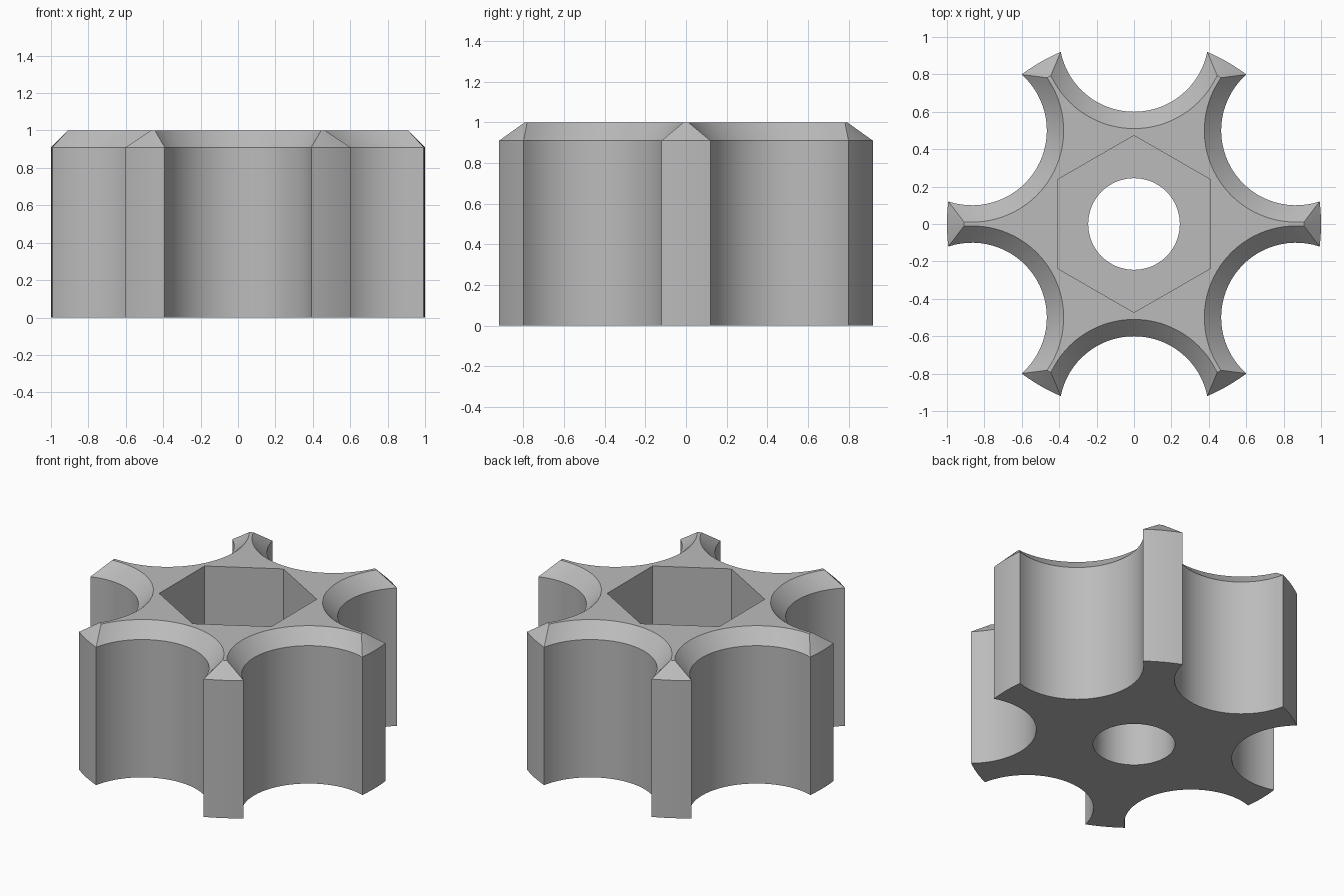
import bpy, bmesh
from math import sin, cos, acos, pi, radians
from mathutils import Vector

cube = bpy.data.objects.get("Cube")
if cube:
    bpy.data.objects.remove(cube, do_unlink=True)

ARMS = 6
HEIGHT, CHAMFER = 1.0, 0.09
RIM, SCALLOP = 1.0, 0.4          # rim radius and finger scallop radius
HOLE, HEX, POCKET_FLOOR = 0.245, 0.473, 0.5


def star_outline(inset):
    """Round rim with six scallops centred on the unit circle, inset evenly."""
    rim, cut = RIM - inset, SCALLOP + inset
    half = acos((rim * rim + 1 - cut * cut) / (2 * rim))      # half angle of a scallop
    swing = acos((cut * cut + 1 - rim * rim) / (2 * cut))     # half sweep of its arc
    points, steps, tip_steps = [], 32, 6
    for arm in range(ARMS):
        mid = radians(30 + 60 * arm)
        centre = Vector((cos(mid), sin(mid)))
        for i in range(steps + 1):
            a = mid + pi - swing * (1 - 2 * i / steps)
            # run the arc so that the outline turns anticlockwise
            a = 2 * (mid + pi) - a
            points.append(centre + cut * Vector((cos(a), sin(a))))
        tip = pi / 3 - 2 * half
        for i in range(1, tip_steps):
            a = mid + half + tip * i / tip_steps
            points.append(rim * Vector((cos(a), sin(a))))
    return points


def polygon(radius, sides, turn=0.0):
    return [radius * Vector((cos(turn + 2 * pi * i / sides), sin(turn + 2 * pi * i / sides)))
            for i in range(sides)]


bm = bmesh.new()


def ring(points, z):
    return [bm.verts.new((p.x, p.y, z)) for p in points]


def bridge(a, b):
    for i in range(len(a)):
        j = (i + 1) % len(a)
        bm.faces.new((a[i], a[j], b[j], b[i]))


def fill_between(outer, inner):
    edges = []
    for loop in (outer, inner):
        for i, v in enumerate(loop):
            w = loop[(i + 1) % len(loop)]
            edges.append(bm.edges.get((v, w)))
    bmesh.ops.triangle_fill(bm, edges=edges, use_beauty=True, normal=(0, 0, 1))


# Outer wall and chamfer
base = ring(star_outline(0), 0)
shoulder = ring(star_outline(0), HEIGHT - CHAMFER)
top = ring(star_outline(CHAMFER), HEIGHT)
bridge(base, shoulder)
bridge(shoulder, top)

# Hexagonal nut pocket
hex_top = ring(polygon(HEX, 6, pi / 6), HEIGHT)
hex_floor = ring(polygon(HEX, 6, pi / 6), POCKET_FLOOR)
bridge(hex_top, hex_floor)

# Round through hole
hole_top = ring(polygon(HOLE, 64), POCKET_FLOOR)
hole_base = ring(polygon(HOLE, 64), 0)
bridge(hole_top, hole_base)

# Flat top, pocket floor and underside
fill_between(top, hex_top)
fill_between(hex_floor, hole_top)
fill_between(base, hole_base)
bmesh.ops.recalc_face_normals(bm, faces=bm.faces[:])

mesh = bpy.data.meshes.new("star_knob")
bm.to_mesh(mesh)
bm.free()
knob = bpy.data.objects.new("star_knob", mesh)
bpy.context.collection.objects.link(knob)

# Plain grey
grey = bpy.data.materials.new("plain_grey")
grey.use_nodes = True
colour = (0.5, 0.5, 0.5, 1)
grey.diffuse_color = colour
grey.node_tree.nodes["Principled BSDF"].inputs["Base Color"].default_value = colour
mesh.materials.append(grey)

bpy.ops.object.select_all(action="DESELECT")
knob.select_set(True)
bpy.context.view_layer.objects.active = knob
bpy.ops.object.shade_smooth_by_angle(angle=radians(30))
